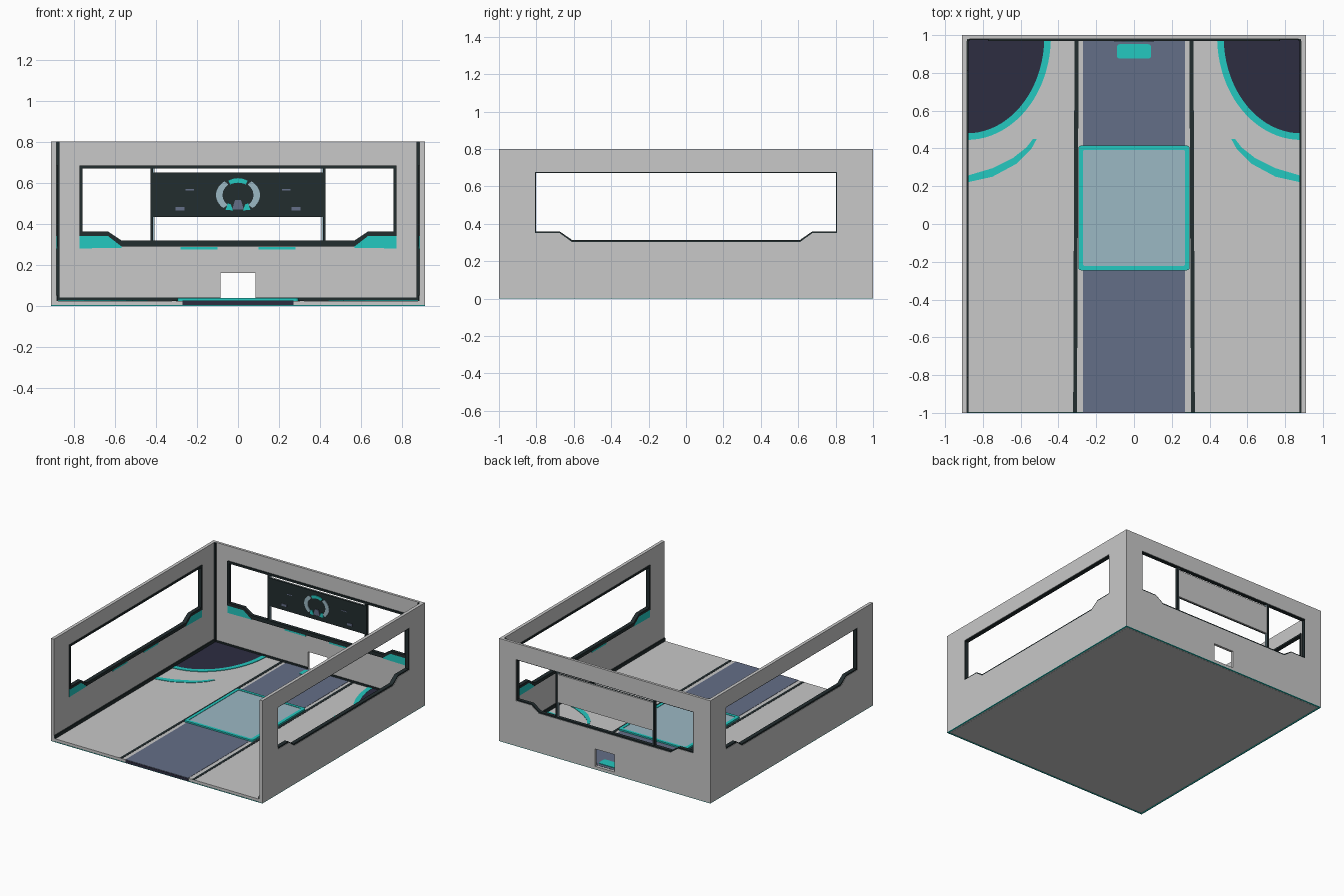
import bpy, bmesh, math
from mathutils import Matrix

if "Cube" in bpy.data.objects:
    bpy.data.objects.remove(bpy.data.objects["Cube"])


def material(name, rgb):
    m = bpy.data.materials.new(name)
    m.diffuse_color = (*rgb, 1)
    m.use_nodes = True
    m.node_tree.nodes["Principled BSDF"].inputs["Base Color"].default_value = m.diffuse_color
    return m


GREY = material("wall grey", (0.58, 0.58, 0.58))
TEAL = material("bright teal", (0.017, 0.58, 0.53))
BLACK = material("trim black", (0.016, 0.026, 0.028))
NAVY = material("dark navy", (0.026, 0.026, 0.053))
SLATE = material("slate blue", (0.127, 0.156, 0.242))
PALE = material("pale blue", (0.33, 0.48, 0.55))

# Profile planes: (u, v, depth) to world axes
FLOOR = Matrix.Identity(4)
BACK = Matrix(((1, 0, 0, 0), (0, 0, 1, 0), (0, 1, 0, 0), (0, 0, 0, 1)))
SIDE = Matrix(((0, 0, 1, 0), (1, 0, 0, 0), (0, 1, 0, 0), (0, 0, 0, 1)))


def slab(name, loops, lo, hi, plane, mat):
    """Flat outline (further loops are holes) extruded from depth lo to hi."""
    cu = bpy.data.curves.new(name, 'CURVE')
    cu.dimensions = '2D'
    cu.fill_mode = 'BOTH'
    cu.extrude = (hi - lo) / 2
    for pts in loops:
        sp = cu.splines.new('POLY')
        sp.points.add(len(pts) - 1)
        for p, (u, v) in zip(sp.points, pts):
            p.co = (u, v, 0, 1)
        sp.use_cyclic_u = True
    tmp = bpy.data.objects.new(name + "_outline", cu)
    bpy.context.collection.objects.link(tmp)
    dg = bpy.context.evaluated_depsgraph_get()
    me = bpy.data.meshes.new_from_object(tmp.evaluated_get(dg))
    bpy.data.objects.remove(tmp)
    me.transform(plane @ Matrix.Translation((0, 0, (lo + hi) / 2)))
    bm = bmesh.new()
    bm.from_mesh(me)
    bmesh.ops.remove_doubles(bm, verts=bm.verts, dist=1e-5)
    bmesh.ops.recalc_face_normals(bm, faces=bm.faces)
    for f in bm.faces:
        f.smooth = False
    bm.to_mesh(me)
    bm.free()
    me.materials.clear()
    me.materials.append(mat)
    ob = bpy.data.objects.new(name, me)
    bpy.context.collection.objects.link(ob)
    return ob


def rect(u0, u1, v0, v1):
    return [(u0, v0), (u1, v0), (u1, v1), (u0, v1)]


def rounded(u0, u1, v0, v1, r):
    out = []
    for cx, cy, a0 in ((u1 - r, v1 - r, 0), (u0 + r, v1 - r, 90), (u0 + r, v0 + r, 180), (u1 - r, v0 + r, 270)):
        out += arc(cx, cy, r, r, a0, a0 + 90, 4)
    return out


def arc(cx, cy, rx, ry, a0, a1, n=20):
    return [(cx + rx * math.cos(math.radians(a0 + (a1 - a0) * i / n)),
             cy + ry * math.sin(math.radians(a0 + (a1 - a0) * i / n))) for i in range(n + 1)]


def flip(pts, s):
    return [(s * u, v) for u, v in pts]


def window(hw, e):
    """Window outline with stepped lower corners, grown by e."""
    half = [(hw + e, 0.67 + e), (hw + e, 0.362 - 1.5 * e),
            (hw - 0.125, 0.362 - 1.5 * e), (hw - 0.19, 0.318 - 1.9 * e)]
    return half + flip(half, -1)[::-1]


def accent(hw):
    return [(hw + 0.015, 0.28), (hw + 0.015, 0.342), (hw - 0.125, 0.342),
            (hw - 0.19, 0.292), (hw - 0.19, 0.283)]


BW, SW = 0.757, 0.80  # half widths of back and side windows
F = 0.025             # floor height

# Floor, base edge and front of the runner
slab("floor", [rect(-0.885, 0.885, -0.997, 0.98)], 0.003, F, FLOOR, GREY)
slab("base_edge", [rect(-0.91, 0.91, -1, 1), rect(-0.9, 0.9, -0.99, 0.99)], 0, 0.004, FLOOR, TEAL)
slab("runner_front", [rect(-0.27, 0.27, 0.001, 0.023)], -1, -0.997, BACK, NAVY)

# Back wall with window and small doorway
slab("back_wall", [rect(-0.885, 0.885, 0.004, 0.8), window(BW, 0.006),
                   rect(-0.085, 0.085, F, 0.16)], 0.98, 1, BACK, GREY)
slab("back_window_frame", [window(BW, 0.015), window(BW, 0)], 0.97, 0.997, BACK, BLACK)
slab("back_skirting_left", [rect(-0.885, -0.085, F, 0.04)], 0.974, 0.98, BACK, BLACK)
slab("back_skirting_right", [rect(0.085, 0.885, F, 0.04)], 0.974, 0.98, BACK, BLACK)

# Side walls, mirrored parts and floor markings
for s, tag in ((-1, "left"), (1, "right")):
    def side(name, loops, a, b, mat):
        slab(f"{name}_{tag}", loops, min(s * a, s * b), max(s * a, s * b), SIDE, mat)

    side("side_wall", [rect(-1, 1, 0.004, 0.8), window(SW, 0.008)], 0.885, 0.91, GREY)
    side("side_window_frame", [window(SW, 0.015), window(SW, 0.002)], 0.876, 0.907, BLACK)
    side("side_skirting", [rect(-0.997, 0.975, F, 0.05)], 0.876, 0.885, BLACK)
    for t in (-1, 1):
        side(f"side_accent_{t}", [flip(accent(SW), t)], 0.88, 0.885, TEAL)
        side(f"side_dash_{t}", [flip(rect(0.1, 0.28, 0.275, 0.288), t)], 0.88, 0.885, TEAL)
    slab(f"corner_post_{tag}", [flip(rect(0.87, 0.885, 0.968, 0.98), s)], F, 0.8, FLOOR, BLACK)
    slab(f"back_accent_{tag}", [flip(accent(BW), s)], 0.975, 0.98, BACK, TEAL)
    slab(f"back_dash_{tag}", [flip(rect(0.1, 0.28, 0.275, 0.288), s)], 0.975, 0.98, BACK, TEAL)

    inner = [(0.885, 0.978)] + flip(arc(-0.885, 0.99, 0.41, 0.51, 270, 358.7), -1)
    band = arc(-0.885, 0.99, 0.41, 0.51, 270, 358.7) + arc(-0.885, 0.99, 0.445, 0.545, 270, 358.7)[::-1]
    slab(f"corner_patch_{tag}", [flip(inner, s)], F, F + 0.003, FLOOR, NAVY)
    slab(f"corner_band_{tag}", [flip(band, -s)], F, F + 0.004, FLOOR, TEAL)
    crescent = [(0.885, 0.22), (0.75, 0.25), (0.62, 0.32), (0.545, 0.395), (0.515, 0.45),
                (0.535, 0.45), (0.57, 0.405), (0.64, 0.35), (0.75, 0.295), (0.885, 0.255)]
    slab(f"floor_crescent_{tag}", [flip(crescent, s)], F, F + 0.003, FLOOR, TEAL)
    line = [(0.302, -0.997), (0.322, -0.997), (0.315, 0.975), (0.293, 0.975)]
    slab(f"floor_line_{tag}", [flip(line, s)], F, F + 0.0015, FLOOR, BLACK)

    # Screen posts and small marks
    slab(f"screen_post_{tag}", [flip(rect(0.413, 0.427, 0.3, 0.68), s)], 0.97, 0.996, BACK, BLACK)
    slab(f"screen_post_light_{tag}", [flip(rect(0.406, 0.413, 0.31, 0.675), s)], 0.978, 0.99, BACK, PALE)
    slab(f"screen_mark_{tag}", [flip(rect(0.26, 0.305, 0.464, 0.482), s)], 0.969, 0.973, BACK, SLATE)
    slab(f"screen_dash_{tag}", [flip(rect(0.215, 0.255, 0.562, 0.569), s)], 0.969, 0.973, BACK, SLATE)

    # Round dial: pale side arcs and teal feet
    ring = arc(0, 0.54, 0.107, 0.085, -48, 52) + arc(0, 0.54, 0.075, 0.065, -48, 52)[::-1]
    slab(f"dial_arc_{tag}", [flip(ring, s)], 0.967, 0.973, BACK, PALE)
    foot = [(0.025, 0.465), (0.06, 0.468), (0.05, 0.5), (0.035, 0.495)]
    slab(f"dial_foot_{tag}", [flip(foot, s)], 0.967, 0.973, BACK, TEAL)

# Runner, raised floor pad and door mat
slab("runner", [rect(-0.27, 0.27, -0.999, 0.978)], F, F + 0.002, FLOOR, SLATE)
slab("pad_frame", [rounded(-0.295, 0.295, -0.245, 0.415, 0.015),
                   rounded(-0.27, 0.27, -0.222, 0.393, 0.01)], F, 0.038, FLOOR, TEAL)
slab("pad_surface", [rect(-0.275, 0.275, -0.227, 0.398)], F, 0.035, FLOOR, PALE)
slab("door_mat", [rounded(-0.09, 0.09, 0.875, 0.952, 0.015)], F, F + 0.006, FLOOR, TEAL)

# Wall screen with dial
slab("screen_front", [rect(-0.418, 0.418, 0.432, 0.65)], 0.972, 0.984, BACK, BLACK)
slab("screen_back", [rect(-0.413, 0.413, 0.432, 0.65)], 0.984, 0.993, BACK, GREY)
slab("dial_top", [arc(0, 0.54, 0.09, 0.082, 58, 122, 8) + arc(0, 0.54, 0.07, 0.06, 58, 122, 8)[::-1]],
     0.967, 0.973, BACK, TEAL)
slab("dial_fan", [[(-0.028, 0.47), (0.028, 0.47), (0.015, 0.515), (-0.015, 0.515)]],
     0.968, 0.973, BACK, SLATE)
